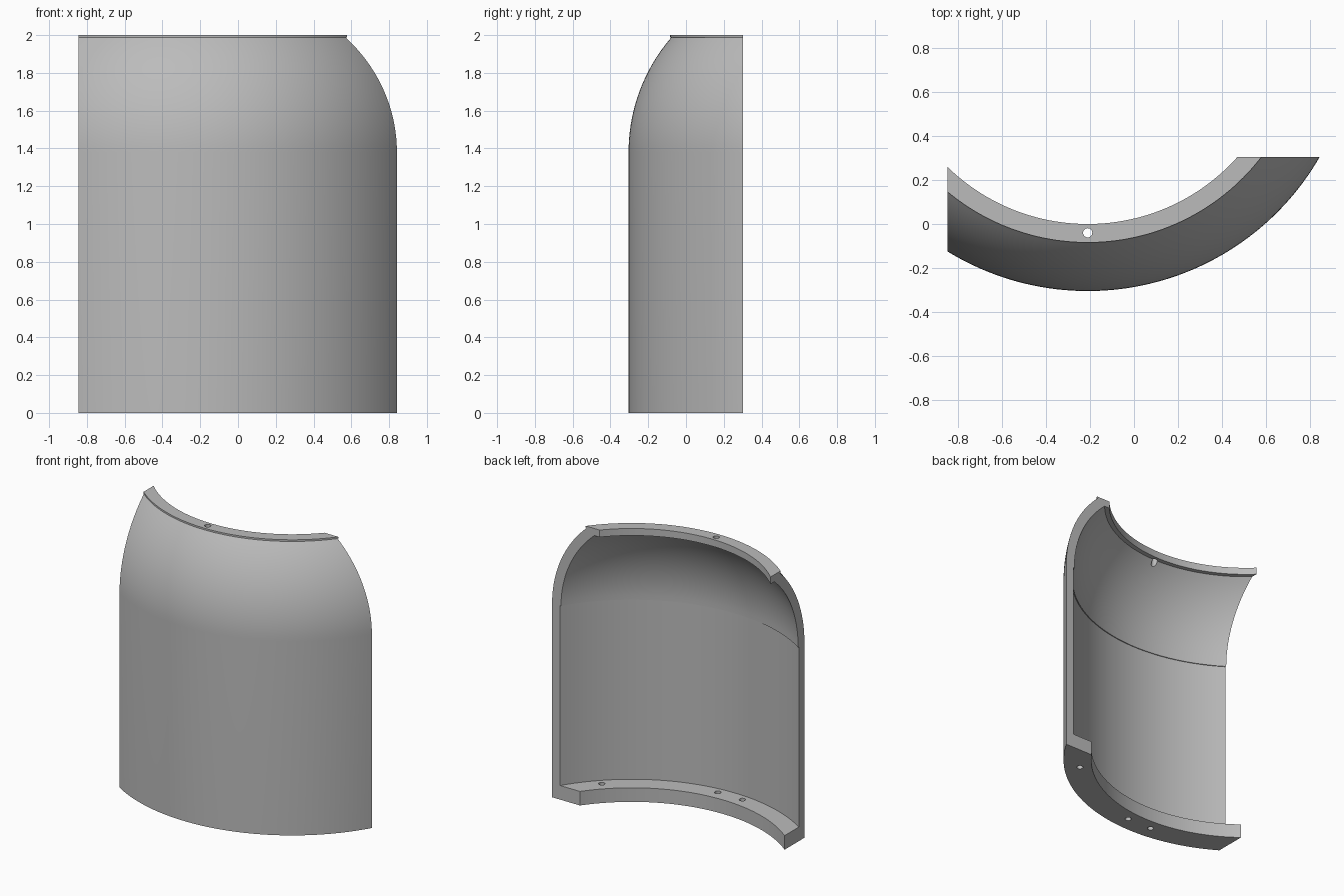
import bpy
import bmesh
from math import sin, cos, radians, asin
from mathutils import Vector, Matrix

if "Cube" in bpy.data.objects:
    bpy.data.objects.remove(bpy.data.objects["Cube"])

AXIS = Vector((-0.21, 0.91, 0))      # axis of revolution
WALL_TOP = 1.38                      # where the straight wall meets the dome
R_OUT, R_IN = 1.214, 1.16
DOME_R, DOME_R_IN = 0.93, 0.87
DOME_C = R_OUT - DOME_R


def polar(radius, angle, z=0.0):
    """Point around the axis; angle 0 faces the front."""
    return AXIS + Vector((radius * sin(angle), -radius * cos(angle), z))


def dome_arc(radius, z_end, steps=18):
    """Profile points of the dome, rising from the wall top to z_end."""
    end = asin((z_end - WALL_TOP) / radius)
    return [(DOME_C + radius * cos(end * i / steps),
             WALL_TOP + radius * sin(end * i / steps)) for i in range(steps + 1)]


def add_object(name, bm):
    mesh = bpy.data.meshes.new(name)
    bm.to_mesh(mesh)
    bm.free()
    obj = bpy.data.objects.new(name, mesh)
    bpy.context.collection.objects.link(obj)
    return obj


# Material
grey = bpy.data.materials.new("plain grey")
grey.use_nodes = True
colour = (0.5, 0.5, 0.5, 1)
grey.diffuse_color = colour
grey.node_tree.nodes["Principled BSDF"].inputs["Base Color"].default_value = colour

# Cross-section: outer wall, dome, top rim, inner dome, inner wall, bottom flange
profile = [(R_OUT, 0)] + dome_arc(DOME_R, 1.988)
profile += [(0.994, 1.988), (0.994, 2), (0.91, 2), (0.91, 1.95)]
profile += dome_arc(DOME_R_IN, 1.95)[::-1]
profile += [(R_IN, WALL_TOP), (R_IN, 0.1), (1.03, 0.1), (1.03, 0)]

# Sweep the section round the axis
bm = bmesh.new()
start, sweep, steps = radians(-62), radians(134), 80
rings = [[bm.verts.new(polar(r, start + sweep * i / steps, z)) for r, z in profile]
         for i in range(steps + 1)]
count = len(profile)
for a, b in zip(rings, rings[1:]):
    for j in range(count):
        k = (j + 1) % count
        bm.faces.new((a[j], a[k], b[k], b[j]))
bm.faces.new(rings[0])
bm.faces.new(rings[-1][::-1])

# Trim the side and the back flat, closing each cut
for point, normal in (((-0.845, 0, 0), (-1, 0, 0)), ((0, 0.303, 0), (0, 1, 0))):
    geom = bm.verts[:] + bm.edges[:] + bm.faces[:]
    cut = bmesh.ops.bisect_plane(bm, geom=geom, plane_co=point, plane_no=normal,
                                 clear_outer=True)["geom_cut"]
    rim = [e for e in cut if isinstance(e, bmesh.types.BMEdge) and e.is_boundary]
    bmesh.ops.edgeloop_fill(bm, edges=rim)
bmesh.ops.recalc_face_normals(bm, faces=bm.faces[:])
shell = add_object("curved_shell_panel", bm)
shell.data.materials.append(grey)

# Screw holes: one in the top rim, three in the bottom flange
bm = bmesh.new()
for radius, angle, z in ((0.95, 0, 1.95), (1.11, -5, 0.05), (1.11, 5, 0.05), (1.11, 45, 0.05)):
    bmesh.ops.create_cone(bm, cap_ends=True, segments=20, radius1=0.021, radius2=0.021,
                          depth=0.3, matrix=Matrix.Translation(polar(radius, radians(angle), z)))
cutter = add_object("hole_cutter", bm)
cutter.hide_render = True

holes = shell.modifiers.new("holes", 'BOOLEAN')
holes.operation = 'DIFFERENCE'
holes.solver = 'EXACT'
holes.object = cutter
bpy.ops.object.select_all(action='DESELECT')
shell.select_set(True)
bpy.context.view_layer.objects.active = shell
bpy.ops.object.modifier_apply(modifier=holes.name)
bpy.data.objects.remove(cutter)

# Smooth curves, crisp edges
bpy.ops.object.shade_smooth_by_angle(angle=radians(30))
